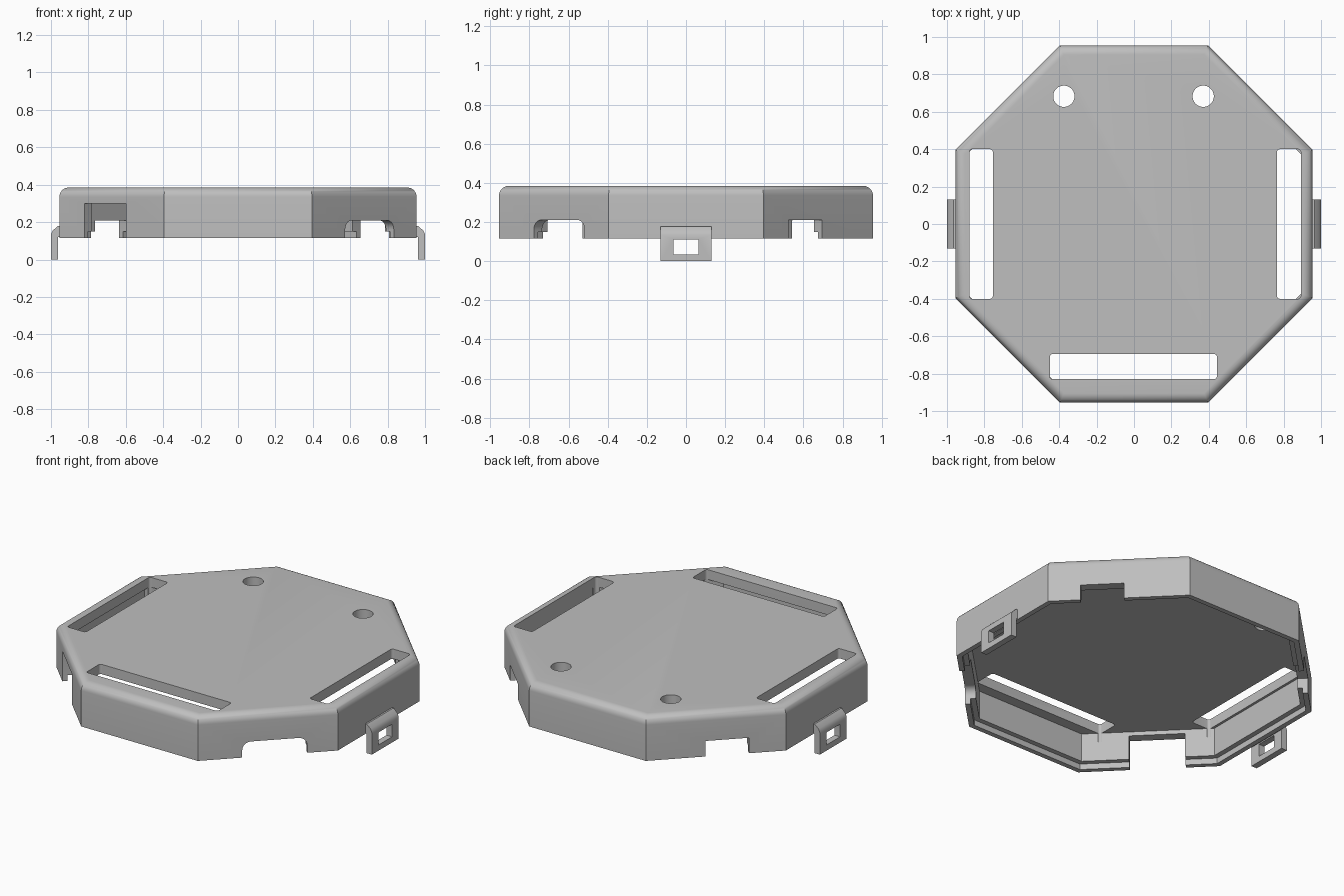
import bpy, bmesh
from math import sin, cos, pi, radians, sqrt, tan
from mathutils import Vector, Matrix

if "Cube" in bpy.data.objects:
    bpy.data.objects.remove(bpy.data.objects["Cube"])

grey = bpy.data.materials.new("light_grey")
grey.use_nodes = True
grey.diffuse_color = (0.52, 0.52, 0.52, 1)
grey.node_tree.nodes["Principled BSDF"].inputs["Base Color"].default_value = grey.diffuse_color

APOTHEM, BOTTOM, TOP, ROUND = 0.955, 0.115, 0.385, 0.05
UP = Vector((0, 0, 1))


def finish(bm, name):
    bmesh.ops.recalc_face_normals(bm, faces=bm.faces)
    mesh = bpy.data.meshes.new(name)
    bm.to_mesh(mesh)
    bm.free()
    obj = bpy.data.objects.new(name, mesh)
    bpy.context.collection.objects.link(obj)
    mesh.materials.append(grey)
    return obj


def loft(bm, rings):
    """Skin a list of point rings and cap both ends."""
    rings = [[bm.verts.new(p) for p in ring] for ring in rings]
    n = len(rings[0])
    for a, b in zip(rings, rings[1:]):
        for i in range(n):
            j = (i + 1) % n
            bm.faces.new((a[i], a[j], b[j], b[i]))
    bm.faces.new(rings[0])
    bm.faces.new(rings[-1])


def rounded_prism(name, w, h, r, depth, centre, normal, steps=8):
    """Rounded rectangle w x h, extruded along its normal about its centre."""
    outline = []
    for q, (sx, sy) in enumerate(((1, 1), (-1, 1), (-1, -1), (1, -1))):
        for k in range(steps):
            a = (q + (k + 0.5) / steps) * pi / 2 if w == 2 * r else (q + k / (steps - 1)) * pi / 2
            outline.append((sx * (w / 2 - r) + r * cos(a), sy * (h / 2 - r) + r * sin(a)))
    normal = Vector(normal).normalized()
    across = Vector((1, 0, 0)) if abs(normal.z) > 0.9 else UP.cross(normal)
    m = Matrix((across, normal.cross(across), normal)).transposed()
    bm = bmesh.new()
    loft(bm, [[m @ Vector((x, y, d)) + Vector(centre) for x, y in outline]
              for d in (-depth / 2, depth / 2)])
    return finish(bm, name)


def cut(obj, cutter):
    mod = obj.modifiers.new("cut", "BOOLEAN")
    mod.operation, mod.solver, mod.object = "DIFFERENCE", "EXACT", cutter
    bpy.context.view_layer.objects.active = obj
    bpy.ops.object.modifier_apply(modifier=mod.name)
    bpy.data.objects.remove(cutter)


def smooth(obj):
    bpy.ops.object.select_all(action="DESELECT")
    obj.select_set(True)
    bpy.context.view_layer.objects.active = obj
    bpy.ops.object.shade_smooth_by_angle(angle=radians(30))


def octagon(apothem, z):
    r = apothem / cos(pi / 8)
    return [(r * cos(a), r * sin(a), z) for a in ((i + 0.5) * pi / 4 for i in range(8))]


# Hollow octagonal lid: inner ceiling, stepped rim, outer wall, rounded top
profile = [(0.895, 0.325), (0.895, 0.15), (0.925, 0.15), (0.925, BOTTOM), (APOTHEM, BOTTOM)]
for i in range(9):
    a = i / 8 * pi / 2
    profile.append((APOTHEM - ROUND + ROUND * cos(a), TOP - ROUND + ROUND * sin(a)))
bm = bmesh.new()
loft(bm, [octagon(r, z) for r, z in profile])
lid = finish(bm, "octagonal_lid")

# Long slots in the top: x range, y range
for x0, x1, y0, y1 in ((0.765, 0.892, -0.4, 0.4), (-0.88, -0.755, -0.4, 0.4),
                       (-0.45, 0.443, -0.83, -0.695)):
    cut(lid, rounded_prism("slot_cutter", x1 - x0, y1 - y0, 0.015, 0.2,
                           ((x0 + x1) / 2, (y0 + y1) / 2, 0.37), UP))

# Round holes near the back
for x in (-0.375, 0.37):
    cut(lid, rounded_prism("hole_cutter", 0.114, 0.114, 0.057, 0.2, (x, 0.683, 0.37), UP))

# Notches in the diagonal walls: x side, y side, |x| range, top height, corner radius
for sx, sy, x0, x1, top, r in ((1, -1, 0.573, 0.833, 0.21, 0.05), (-1, -1, 0.6, 0.822, 0.3, 0.002),
                               (1, 1, 0.655, 0.828, 0.21, 0.002), (-1, 1, 0.635, 0.808, 0.21, 0.002)):
    x = (x0 + x1) / 2
    y = APOTHEM * sqrt(2) - x
    cut(lid, rounded_prism("notch_cutter", (x1 - x0) * sqrt(2), top + 0.1, r, 0.3,
                           (sx * x, sy * y, (top - 0.1) / 2), (sx, sy, 0)))
smooth(lid)

# Side clips: bevelled tab with a rectangular window
tab = [(0.962, 0), (1, 0), (1, 0.135), (0.99, 0.155), (0.965, 0.178), (0.94, 0.178),
       (0.94, 0.12), (0.962, 0.12)]
for side, name in ((1, "left_clip"), (-1, "right_clip")):
    bm = bmesh.new()
    loft(bm, [[(side * x, y, z) for x, z in tab] for y in (-0.13, 0.13)])
    clip = finish(bm, name)
    cut(clip, rounded_prism("window_cutter", 0.13, 0.077, 0.001, 0.2,
                            (side * 0.98, 0, 0.0735), (side, 0, 0)))
    smooth(clip)
